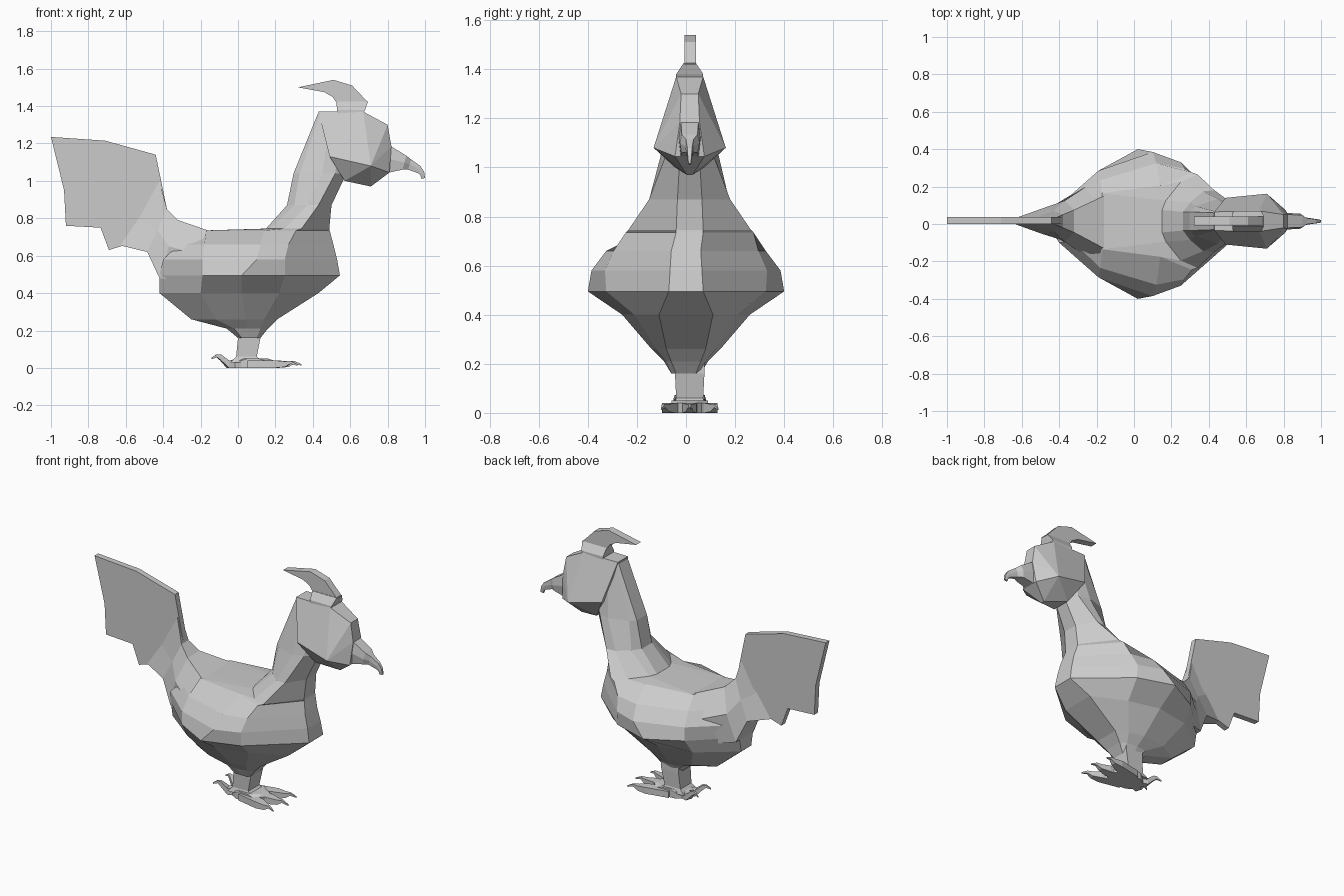
import bpy, bmesh


def finish(name, bm):
    bmesh.ops.remove_doubles(bm, verts=bm.verts, dist=0.0005)
    bmesh.ops.recalc_face_normals(bm, faces=bm.faces)
    mesh = bpy.data.meshes.new(name)
    bm.to_mesh(mesh)
    bm.free()
    obj = bpy.data.objects.new(name, mesh)
    bpy.context.collection.objects.link(obj)
    return obj


def loft(name, rings):
    """Skin a stack of rings with equal point counts and cap both ends."""
    bm = bmesh.new()
    loops = [[bm.verts.new(p) for p in ring] for ring in rings]
    n = len(loops[0])
    for a, b in zip(loops, loops[1:]):
        for i in range(n):
            j = (i + 1) % n
            bm.faces.new((a[i], a[j], b[j], b[i]))
    bm.faces.new(loops[0])
    bm.faces.new(loops[-1])
    return finish(name, bm)


def mirror_ring(points, yc=0.015):
    """Close a half outline of (x, half width, z) points across y = yc."""
    return ([(x, yc + w, z) for x, w, z in points] +
            [(x, yc - w, z) for x, w, z in reversed(points)])


def plate(name, profile, y0, y1):
    return loft(name, [[(x, y, z) for x, z in profile] for y in (y0, y1)])


# Body and neck: horizontal slices, each z followed by (x, half width) from back to front
slices = [
    (.16, (.0, .03), (.02, .06), (.06, .06), (.1, .06), (.12, .04)),
    (.21, (-.06, .04), (-.02, .08), (.05, .09), (.12, .08), (.16, .06)),
    (.26, (-.25, .05), (-.12, .12), (.04, .14), (.14, .12), (.21, .08)),
    (.40, (-.42, .05), (-.2, .22), (.02, .26), (.22, .21), (.43, .11)),
    (.495, (-.42, .07), (-.19, .285), (.02, .40), (.25, .325), (.545, .07)),
    (.58, (-.40, .1), (-.19, .285), (.1, .385), (.25, .33), (.53, .065)),
    (.66, (-.32, .1), (-.18, .235), (.12, .325), (.27, .295), (.51, .06)),
    (.735, (-.18, .08), (-.17, .15), (.14, .19), (.31, .26), (.49, .055)),
    (.745, (.15, .06), (.17, .11), (.25, .21), (.34, .25), (.488, .055)),
    (.87, (.262, .05), (.3, .1), (.37, .16), (.43, .165), (.50, .05)),
    (1.04, (.297, .05), (.33, .08), (.45, .12), (.52, .10), (.58, .04)),
    (1.36, (.427, .045), (.44, .05), (.5, .05), (.56, .05), (.62, .04)),
]
loft("body", [mirror_ring([(x, w, z) for x, w in pts], .0 if z < .7 else .015)
              for z, *pts in slices])

# Tail root tapering from the rump to the feathers
loft("tail_root", [
    mirror_ring([(-.16, .14, .735), (-.18, .24, .6), (-.2, .2, .44)], .01),
    mirror_ring([(-.32, .06, .79), (-.37, .11, .65), (-.42, .09, .48)]),
    mirror_ring([(-.38, .035, .85), (-.43, .055, .735), (-.485, .07, .62)]),
    mirror_ring([(-.42, .018, 1.0), (-.53, .018, .8), (-.63, .018, .655)]),
])
plate("tail_feathers", [
    (-.38, .85), (-.44, 1.14), (-.71, 1.215), (-1, 1.235), (-.93, .95),
    (-.92, .76), (-.735, .75), (-.69, .63), (-.55, .675), (-.48, .62)], .0, .037)

# Head: faceted convex block with wide cheeks
bm = bmesh.new()
for p in mirror_ring([(.43, .05, 1.37), (.67, .055, 1.37), (.80, .035, 1.30),
                      (.49, .125, 1.13), (.71, .147, 1.08), (.82, .04, 1.185),
                      (.81, .06, 1.045), (.71, .012, .97), (.57, .06, 1.0)]):
    bm.verts.new(p)
hull = bmesh.ops.convex_hull(bm, input=bm.verts)
bmesh.ops.delete(bm, geom=list({v for v in hull["geom_interior"]
                                if isinstance(v, bmesh.types.BMVert)}), context='VERTS')
bmesh.ops.dissolve_limit(bm, angle_limit=.05, verts=bm.verts, edges=bm.edges)
finish("head", bm)

# Hooked beak
loft("beak", [mirror_ring([(xt, w * .8, zt), ((xt + xb) / 2, w, (zt + zb) / 2), (xb, w * .8, zb)])
              for xt, zt, xb, zb, w in [(.81, 1.19, .81, 1.045, .045),
                                        (.90, 1.135, .88, 1.06, .04),
                                        (.925, 1.115, .91, 1.06, .02),
                                        (.975, 1.08, .965, 1.04, .012),
                                        (.995, 1.05, .975, 1.03, .01),
                                        (1.0, 1.015, .98, 1.012, .006)]])

# Comb: bevelled foot with a swept-back blade
loft("comb_base", [mirror_ring([(x0, w, z), (x1, w, z)], .015)
                   for z, x0, x1, w in [(1.36, .53, .67, .055), (1.38, .53, .68, .055),
                                        (1.425, .525, .695, .025)]])
plate("comb_blade", [(.695, 1.42), (.61, 1.51), (.51, 1.54), (.32, 1.5),
                     (.46, 1.475), (.505, 1.45), (.525, 1.42)], -.007, .04)

# Single leg column with a flared ankle
loft("leg", [mirror_ring([(x0, w, z), (x1, w, z)]) for z, x0, x1, w in [
    (.03, -.04, .14, .065), (.06, -.01, .10, .055), (.16, .0, .12, .06), (.21, .0, .12, .06)]])

# Foot sole and splayed toes with curved claws
loft("foot_sole", [mirror_ring([(-.04 + i, .03, z), (.02 + i, .07, z), (.14 - i, .075, z),
                                (.19 - i, .03, z)])
                   for z, i in [(0, .0), (.04, .0), (.05, .03)]])


def toe(name, a, b, w):
    """Tapered toe from a to b (x, y) ending in a claw that arcs up and over."""
    ax, ay = a
    dx, dy = b[0] - ax, b[1] - ay
    length = (dx * dx + dy * dy) ** .5
    nx, ny = -dy / length, dx / length
    rings = []
    for t, s, z0, z1 in [(0, 1, 0, .04), (.55, .85, 0, .04), (.75, .45, .005, .035),
                         (.86, .22, .022, .037), (1, .06, .012, .02)]:
        if dx < 0 and t > .7:
            z0, z1 = z0 + .035, z1 + .036
        x, y, h = ax + dx * t, ay + dy * t, w * s
        rings.append([(x + nx * h, y + ny * h, z0), (x + nx * h, y + ny * h, z1),
                      (x - nx * h, y - ny * h, z1), (x - nx * h, y - ny * h, z0)])
    loft(name, rings)


for i, y in enumerate((-.10, .015, .13)):
    toe(f"front_toe_{i + 1}", (.06, .015 + (y - .015) * .45), (.34 - abs(y - .015) * .2, y), .033)
for i, y in enumerate((-.05, .08)):
    toe(f"back_toe_{i + 1}", (.05, .015), (-.14, y), .025)
